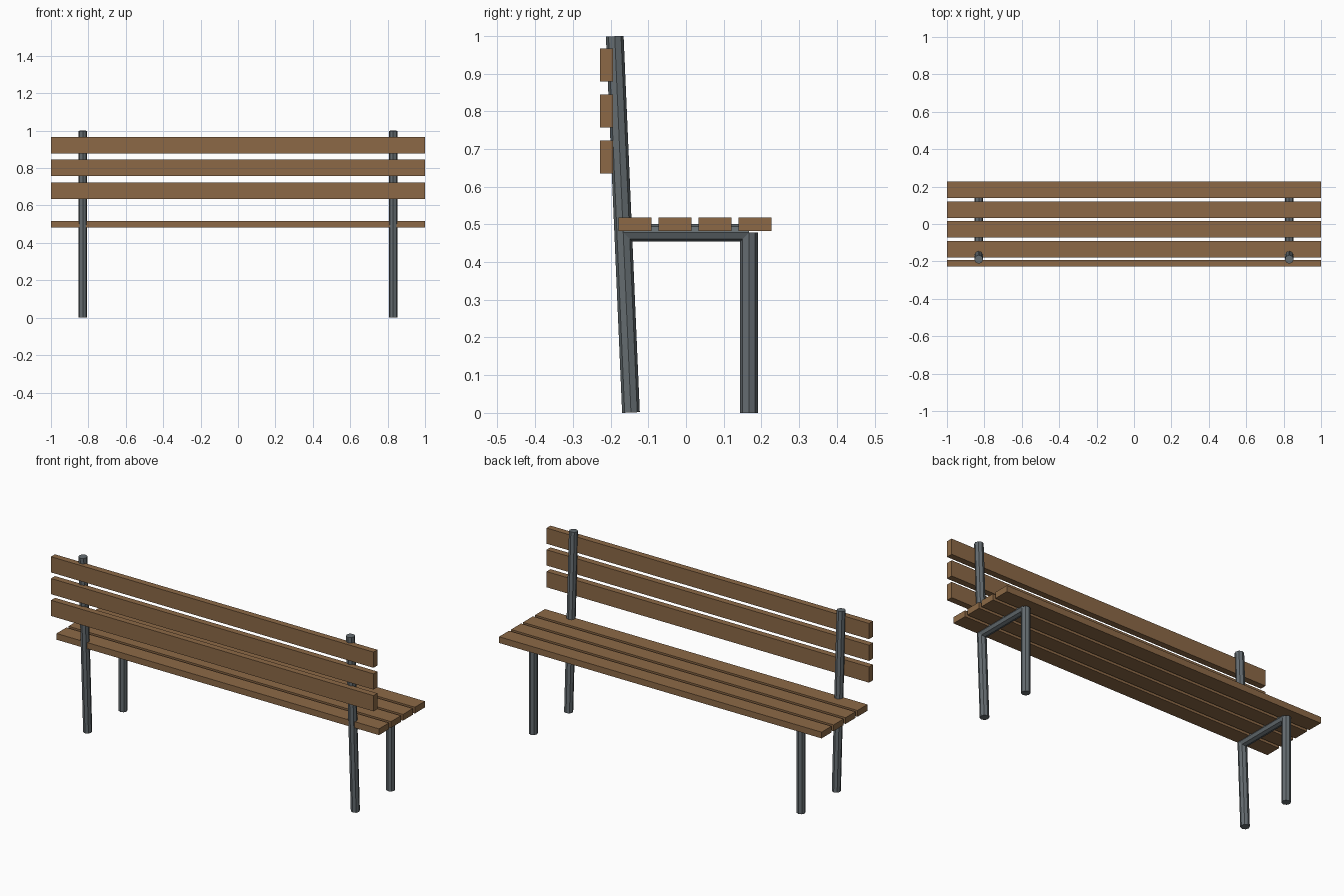
import bpy
from mathutils import Vector

default = bpy.data.objects.get("Cube")
if default:
    bpy.data.objects.remove(default, do_unlink=True)


def material(name, color):
    mat = bpy.data.materials.new(name)
    mat.use_nodes = True
    mat.diffuse_color = color
    mat.node_tree.nodes["Principled BSDF"].inputs["Base Color"].default_value = color
    return mat


wood = material("brown wood", (0.262, 0.141, 0.061, 1))
metal = material("grey metal", (0.130, 0.152, 0.165, 1))


def slat(name, y, z, depth, height):
    """Full-length plank centred on x = 0."""
    bpy.ops.mesh.primitive_cube_add(size=1, location=(0, y, z))
    ob = bpy.context.object
    ob.name = name
    ob.scale = (2, depth, height)
    bpy.ops.object.transform_apply(location=False, rotation=False, scale=True)
    ob.data.materials.append(wood)


def tube(name, start, end, radius=0.0235):
    """Eight-sided tube between two points."""
    start, end = Vector(start), Vector(end)
    axis = end - start
    bpy.ops.mesh.primitive_cylinder_add(
        vertices=8, radius=radius, depth=axis.length, location=(start + end) / 2)
    ob = bpy.context.object
    ob.name = name
    ob.rotation_mode = 'QUATERNION'
    ob.rotation_quaternion = Vector((0, 0, 1)).rotation_difference(axis)
    ob.data.materials.append(metal)


THICK, WIDE = 0.035, 0.088

# Seat planks, back to front
for i in range(4):
    slat(f"seat_slat_{i + 1}", -0.135 + 0.106 * i, 0.5005, WIDE, THICK)

# Backrest planks, bottom to top
for i in range(3):
    slat(f"back_slat_{i + 1}", -0.2105, 0.679 + 0.122 * i, THICK, WIDE)

# Tube frame on each side: leaning upright, leg and seat rail
for side, x in (("left", 0.83), ("right", -0.83)):
    tube(f"{side}_upright", (x, -0.146, 0.001), (x, -0.189, 0.999))
    tube(f"{side}_leg", (x, 0.167, 0), (x, 0.167, 0.478))
    tube(f"{side}_seat_rail", (x, -0.167, 0.478), (x, 0.167, 0.478))
